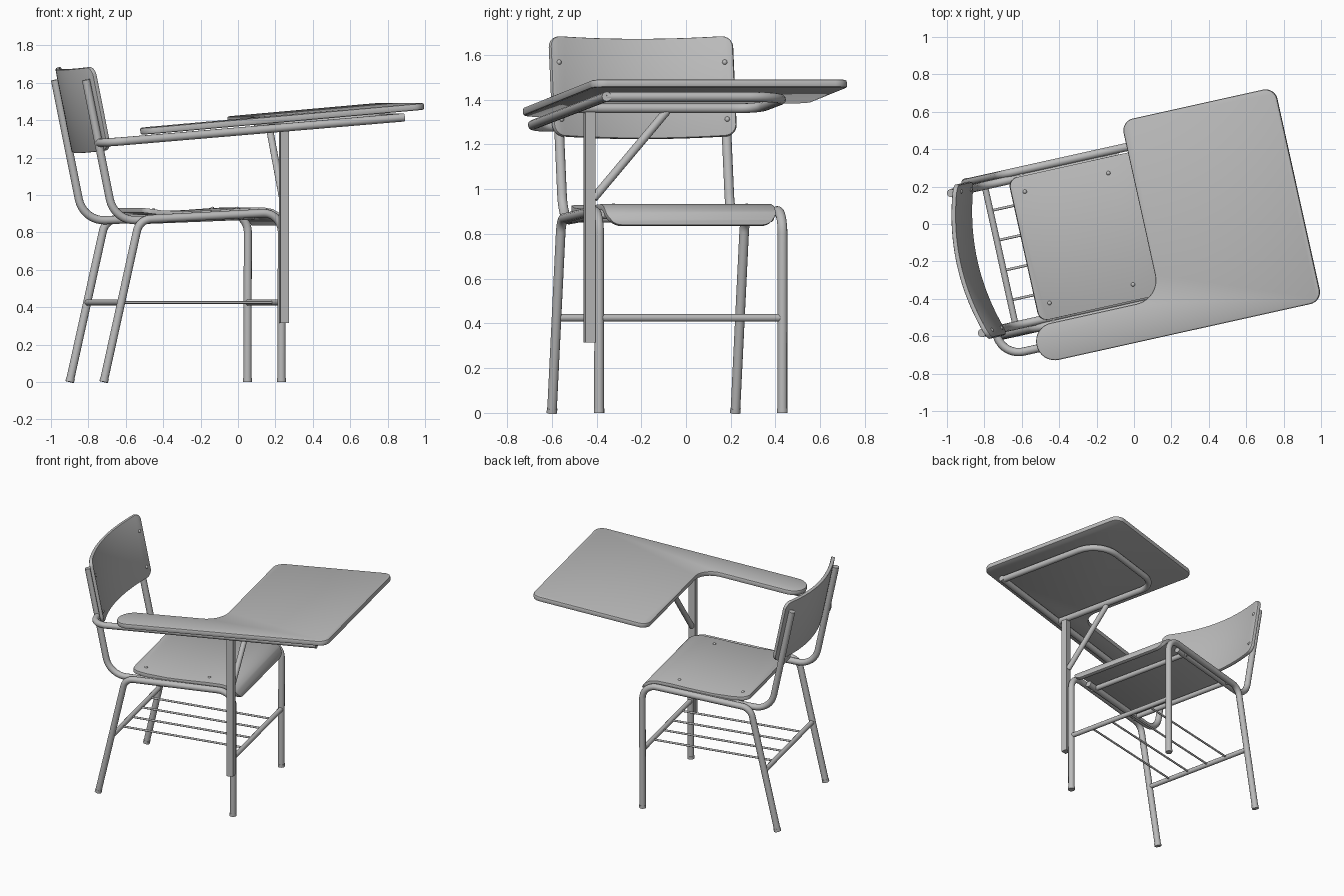
import bpy, bmesh, math
from mathutils import Vector, Matrix

if "Cube" in bpy.data.objects:
    bpy.data.objects.remove(bpy.data.objects["Cube"], do_unlink=True)

# Chair frame: u forward, v to the sitter's left, z up; turned slightly on the floor
TURN = Matrix.Rotation(math.radians(12.5), 4, "Z")
VC = -0.01
TUBE = 0.022
SIDES = (("right", -1), ("left", 1))

grey = bpy.data.materials.new("plain grey")
grey.use_nodes = True
grey.diffuse_color = (0.5, 0.5, 0.5, 1)
grey.node_tree.nodes["Principled BSDF"].inputs["Base Color"].default_value = (0.5, 0.5, 0.5, 1)


def finish(temp, name):
    """Bake curve or modifiers to a mesh, turn it and shade it."""
    bpy.context.view_layer.update()
    deps = bpy.context.evaluated_depsgraph_get()
    mesh = bpy.data.meshes.new_from_object(temp.evaluated_get(deps))
    bpy.data.objects.remove(temp, do_unlink=True)
    mesh.transform(TURN)
    mesh.materials.clear()
    mesh.materials.append(grey)
    obj = bpy.data.objects.new(name, mesh)
    bpy.context.collection.objects.link(obj)
    bpy.ops.object.select_all(action="DESELECT")
    obj.select_set(True)
    bpy.context.view_layer.objects.active = obj
    bpy.ops.object.shade_smooth_by_angle(angle=math.radians(40))
    return obj


def link(name, data):
    obj = bpy.data.objects.new(name, data)
    bpy.context.collection.objects.link(obj)
    return obj


def corner(a, b, c, r, n=8):
    """Points of a circular fillet at b."""
    p, q = (a - b).normalized(), (c - b).normalized()
    turn = math.pi - p.angle(q)
    d, w = r * math.tan(turn / 2), math.cos(turn / 2)
    p, q = b + p * d, b + q * d
    out = []
    for i in range(n + 1):
        t = i / n
        k0, k1, k2 = (1 - t) ** 2, 2 * w * t * (1 - t), t * t
        out.append((p * k0 + b * k1 + q * k2) / (k0 + k1 + k2))
    return out


def tube(name, pts, bends=(), r=TUBE):
    """Round tube along a path; bends gives the radius at each inner point."""
    pts = [Vector(p) for p in pts]
    path = [pts[0]]
    for i in range(1, len(pts) - 1):
        path += corner(pts[i - 1], pts[i], pts[i + 1], bends[i - 1])
    path.append(pts[-1])
    cu = bpy.data.curves.new(name, "CURVE")
    cu.dimensions = "3D"
    cu.bevel_depth, cu.bevel_resolution, cu.use_fill_caps = r, 4, True
    sp = cu.splines.new("POLY")
    sp.points.add(len(path) - 1)
    for sp_pt, p in zip(sp.points, path):
        sp_pt.co = (*p, 1)
    return finish(link(name + "_path", cu), name)


def plate(name, outline, radii, place, thick, cuts=(), axis=0):
    """Rounded flat outline, cut into strips, bent by place() and thickened."""
    pts = [Vector((x, y, 0)) for x, y in outline]
    n = len(pts)
    loop = []
    for i in range(n):
        loop += corner(pts[i - 1], pts[i], pts[(i + 1) % n], radii[i])
    bm = bmesh.new()
    bm.faces.new([bm.verts.new(p) for p in loop])
    normal = Vector((1, 0, 0)) if axis == 0 else Vector((0, 1, 0))
    for c in cuts:
        bmesh.ops.bisect_plane(bm, geom=bm.verts[:] + bm.edges[:] + bm.faces[:],
                               plane_co=normal * c, plane_no=normal)
    bmesh.ops.remove_doubles(bm, verts=bm.verts[:], dist=0.0005)
    for v in bm.verts:
        v.co = place(v.co.x, v.co.y)
    mesh = bpy.data.meshes.new(name)
    bm.to_mesh(mesh)
    bm.free()
    obj = link(name + "_blank", mesh)
    solid = obj.modifiers.new("thickness", "SOLIDIFY")
    solid.thickness, solid.offset = thick, 0
    bev = obj.modifiers.new("soft_edge", "BEVEL")
    bev.width, bev.segments = thick * 0.25, 2
    bev.limit_method, bev.angle_limit = "ANGLE", math.radians(50)
    return finish(obj, name)


def bolt(name, p):
    bm = bmesh.new()
    bmesh.ops.create_uvsphere(bm, u_segments=12, v_segments=8, radius=0.012)
    bmesh.ops.translate(bm, verts=bm.verts[:], vec=p)
    mesh = bpy.data.meshes.new(name)
    bm.to_mesh(mesh)
    bm.free()
    finish(link(name + "_blank", mesh), name)


# Side frames, back uprights and foot caps
for side, s in SIDES:
    v, vi = VC + s * 0.42, VC + s * 0.383
    tube(side + "_leg_frame",
         [(0.143, v, 0), (0.145, v, 0.908), (-0.635, v, 0.868), (-0.831, v, 0)], (0.1, 0.08))
    tube(side + "_back_upright",
         [(-0.92, vi, 1.615), (-0.765, vi, 0.86), (0, vi, 0.89)], (0.14,))
    tube(side + "_front_foot_cap", [(0.143, v, 0), (0.143, v, 0.02)], r=0.024)
    tube(side + "_rear_foot_cap", [(-0.831, v, 0), (-0.826, v, 0.02)], r=0.024)

# Cross bars under the seat and the book rack
for name, u, z, r in (("front_seat_bar", -0.075, 0.885, 0.018), ("rear_seat_bar", -0.53, 0.87, 0.018),
                      ("front_rack_bar", 0.144, 0.425, 0.017), ("rear_rack_bar", -0.735, 0.425, 0.017)):
    tube(name, [(u, VC - 0.41, z), (u, VC + 0.41, z)], r=r)
for i, dv in enumerate((-0.245, -0.082, 0.082, 0.245)):
    tube(f"rack_wire_{i + 1}", [(-0.735, VC + dv, 0.425), (0.144, VC + dv, 0.425)], r=0.007)

# Seat: dished profile with a rolled front edge
profile = [Vector((u, 0, z)) for u, z in
           ((-0.605, 0.918), (-0.5, 0.904), (-0.35, 0.9), (-0.2, 0.907), (-0.05, 0.918),
            (0.05, 0.921), (0.1, 0.912), (0.135, 0.89), (0.155, 0.86), (0.16, 0.838))]
stations = [0]
for a, b in zip(profile, profile[1:]):
    stations.append(stations[-1] + (b - a).length)
length = stations[-1]


def seat_place(s, v):
    i = max(k for k in range(len(stations) - 1) if stations[k] <= s + 1e-6 or k == 0)
    t = (s - stations[i]) / (stations[i + 1] - stations[i])
    p = profile[i].lerp(profile[i + 1], t)
    return Vector((p.x, v, p.z))


plate("seat", [(0, VC - 0.39), (length, VC - 0.39), (length, VC + 0.39), (0, VC + 0.39)],
      (0.05, 0.07, 0.07, 0.05), seat_place, 0.025, stations[1:-1])
for i, (u, s) in enumerate(((-0.533, -1), (-0.533, 1), (-0.075, -1), (-0.075, 1))):
    bolt(f"seat_bolt_{i + 1}", (u, VC + s * 0.305, 0.917 if u < -0.3 else 0.925))

# Backrest: bowed backwards and leaning with the uprights
LEAN = 0.2


def back_place(v, h, forward=0.0):
    bow = 0.075 * (1 - ((v - VC) / 0.42) ** 2) - forward
    return Vector((-0.797 - h * math.sin(LEAN) - bow * math.cos(LEAN), v,
                   1.24 + h * math.cos(LEAN) - bow * math.sin(LEAN)))


plate("backrest", [(VC - 0.42, 0), (VC + 0.42, 0), (VC + 0.42, 0.455), (VC - 0.42, 0.455)],
      (0.05,) * 4, back_place, 0.025, [VC + k * 0.035 for k in range(-11, 12)])
for side, s in SIDES:
    for level, h in (("lower", 0.075), ("upper", 0.335)):
        bolt(f"{side}_{level}_back_bolt", back_place(VC + s * 0.38, h, 0.01))

# Writing top with arm rest, rising towards the front
plate("writing_top",
      [(-0.648, -0.622), (0.893, -0.622), (0.893, 0.552), (0.052, 0.552), (0.052, -0.42), (-0.648, -0.42)],
      (0.099, 0.065, 0.065, 0.065, 0.13, 0.099),
      lambda u, v: Vector((u, v, 1.34 + 0.087 * (u + 0.65))), 0.036)


# Tubes carrying the writing top
def arm(u, v):
    return (u, v, 1.277 + 0.0828 * (u + 0.87))


tube("arm_tube", [arm(-0.85, -0.39), arm(-0.83, -0.538), arm(0.79, -0.538)], (0.12,))
tube("top_loop_tube",
     [arm(0.77, -0.538), arm(0.77, 0.3), arm(0.15, 0.3), arm(0.15, -0.538)], (0.18, 0.12))
tube("top_brace", [(0.147, -0.455, 0.96), (0.147, -0.12, 1.35)], r=0.019)

# Square post beside the right front leg
bm = bmesh.new()
bmesh.ops.create_cube(bm, size=1)
bmesh.ops.scale(bm, verts=bm.verts[:], vec=(0.045, 0.045, 1.03))
bmesh.ops.translate(bm, verts=bm.verts[:], vec=(0.146, -0.475, 0.83))
post = bpy.data.meshes.new("post")
bm.to_mesh(post)
bm.free()
finish(link("post_blank", post), "top_post")
